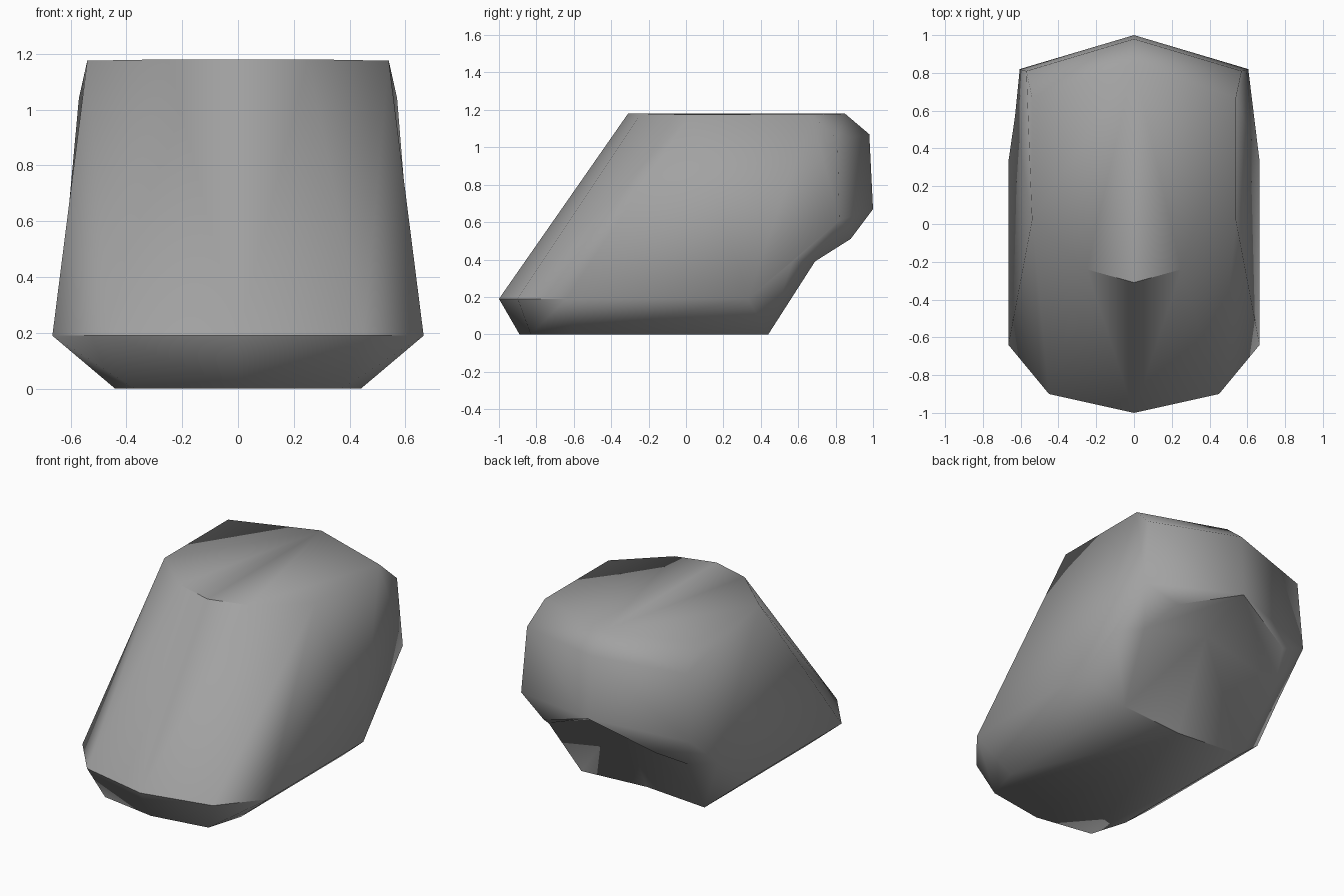
import bpy, bmesh

cube = bpy.data.objects.get("Cube")
if cube:
    bpy.data.objects.remove(cube)

# Plain grey material
grey = bpy.data.materials.new("stone_grey")
grey.use_nodes = True
colour = (0.36, 0.36, 0.36, 1)
grey.diffuse_color = colour
grey.node_tree.nodes["Principled BSDF"].inputs["Base Color"].default_value = colour

# Corner points of one half: A-C run round the front, D side, E back corner, F back centre
points = {
    # base ring
    "A0": (0, -.89, 0), "B0": (.37, -.83, 0), "C0": (.44, -.6, 0),
    "E0": (.44, .44, 0), "F0": (0, .4, 0),
    # widest ring
    "A1": (0, -1, .19), "B1": (.45, -.9, .19), "C1": (.665, -.64, .19), "D1": (.665, .33, .19),
    # notch under the back
    "D2": (.63, .57, .39), "E2": (.5, .69, .39), "F2": (0, .66, .54),
    "D3": (.605, .82, .61), "E3": (.4, .88, .51), "F3": (0, 1, .67),
    # back shoulder
    "D4": (.57, .81, 1.04), "F4": (0, .98, 1.07),
    # top ring
    "At": (0, -.31, 1.18), "Bt": (.25, -.24, 1.18), "Ct": (.54, .02, 1.175),
    "Dt": (.54, .67, 1.175), "Ft": (0, .85, 1.18),
}
faces = [
    "A0 B0 C0 E0 F0",                                        # underside
    "A0 B0 B1 A1", "B0 C1 B1", "B0 C0 C1", "C0 E0 D1 C1",    # lower bevel
    "A1 B1 Bt At", "B1 C1 Ct Bt",                            # sloping front
    "C1 D1 D2 D3 D4 Dt Ct",                                  # side
    "E0 E2 D2 D1", "E2 E3 D3 D2", "E0 F0 F2 E2", "E2 F2 F3 E3",  # notch
    "E3 F3 F4 D4 D3", "D4 F4 Ft Dt",                         # back and shoulder
    "At Bt Ct Dt Ft",                                        # top
]
creases = ["A1 B1", "B1 C1", "At Bt", "E0 F0", "E3 F3"]

bm = bmesh.new()
v = {name: bm.verts.new(co) for name, co in points.items()}
for face in faces:
    bm.faces.new([v[n] for n in face.split()]).smooth = True
bmesh.ops.recalc_face_normals(bm, faces=bm.faces)
for crease in creases:
    bm.edges.get([v[n] for n in crease.split()]).smooth = False

# Mirror the half into the full boulder
half = bm.verts[:] + bm.edges[:] + bm.faces[:]
bmesh.ops.mirror(bm, geom=half, axis='X', merge_dist=0.001)
bmesh.ops.remove_doubles(bm, verts=bm.verts, dist=0.001)
bmesh.ops.recalc_face_normals(bm, faces=bm.faces)

mesh = bpy.data.meshes.new("boulder")
bm.to_mesh(mesh)
bm.free()
mesh.materials.append(grey)
boulder = bpy.data.objects.new("boulder", mesh)
bpy.context.collection.objects.link(boulder)
